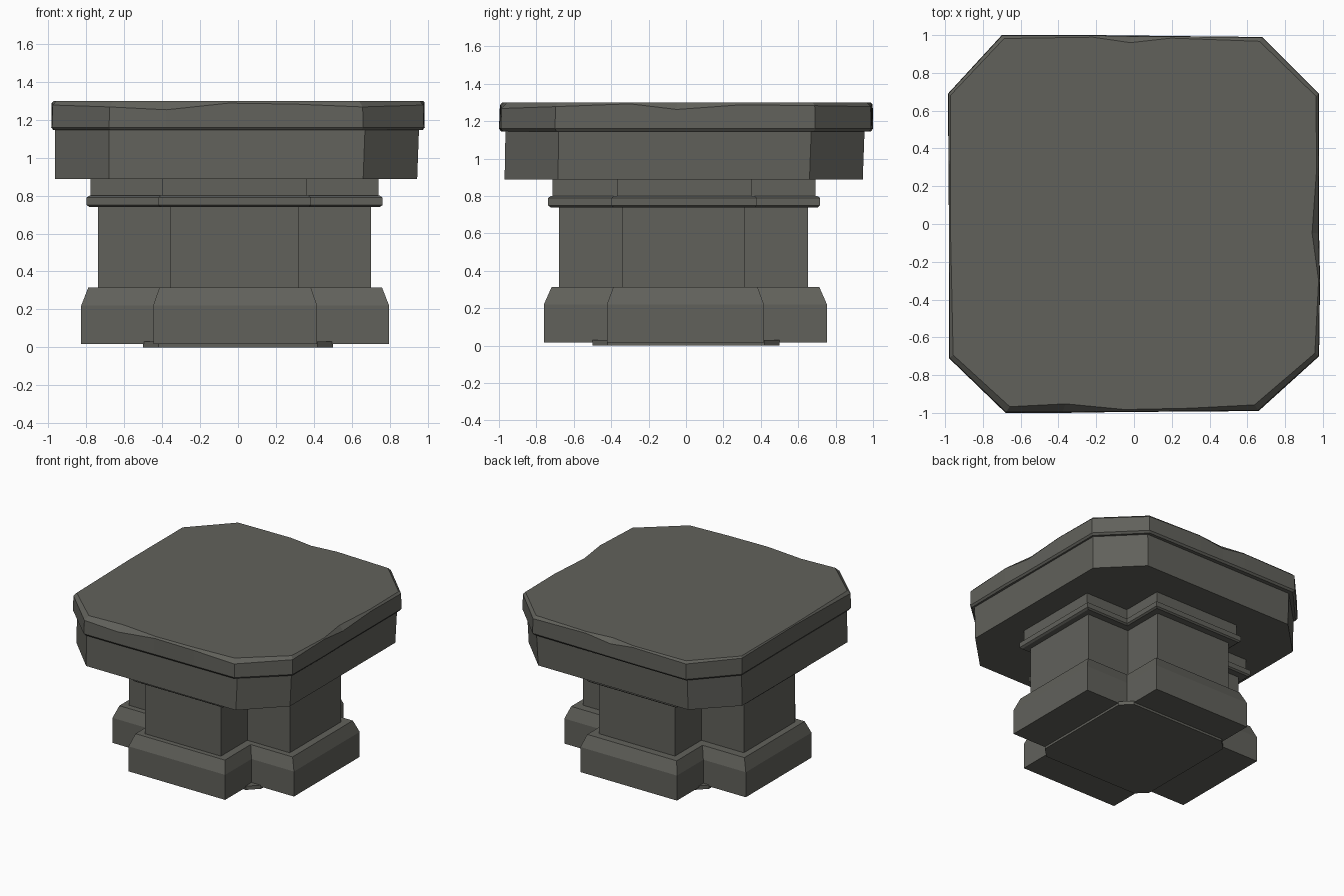
import bpy, bmesh

stone = bpy.data.materials.new("dark grey stone")
stone.diffuse_color = (0.12, 0.12, 0.105, 1)


def loft(name, rings):
    """Skin stacked closed rings of points, capping both ends."""
    bm = bmesh.new()
    loops = [[bm.verts.new(p) for p in r] for r in rings]
    n = len(loops[0])
    for a, b in zip(loops, loops[1:]):
        for i in range(n):
            j = (i + 1) % n
            bm.faces.new((a[i], a[j], b[j], b[i]))
    bm.faces.new(loops[0][::-1])
    bm.faces.new(loops[-1])
    bmesh.ops.recalc_face_normals(bm, faces=bm.faces)
    me = bpy.data.meshes.new(name)
    bm.to_mesh(me)
    bm.free()
    me.materials.append(stone)
    ob = bpy.data.objects.new(name, me)
    bpy.context.collection.objects.link(ob)
    return ob


def cross(z, ax, ay, ix, iy, cx=-0.018, cy=-0.01):
    """Plus-shaped outline: ax, ay arm reach; ix, iy arm half widths."""
    pts = [(-ix, -ay), (ix, -ay), (ix, -iy), (ax, -iy), (ax, iy), (ix, iy),
           (ix, ay), (-ix, ay), (-ix, iy), (-ax, iy), (-ax, -iy), (-ix, -iy)]
    return [(x + cx, y + cy, z) for x, y in pts]


def octagon(z, x0, x1, y0, y1, c):
    """Rectangle with corners cut by c."""
    pts = [(x0 + c, y0), (x1 - c, y0), (x1, y0 + c), (x1, y1 - c),
           (x1 - c, y1), (x0 + c, y1), (x0, y1 - c), (x0, y0 + c)]
    return [(x, y, z) for x, y in pts]


# thin footing under the base
loft("footing", [octagon(0, -0.5, 0.5, -0.5, 0.5, 0.08),
                 octagon(0.03, -0.5, 0.5, -0.5, 0.5, 0.08)])

# cross-shaped base with sloped top edge
loft("base", [cross(0.018, 0.812, 0.757, 0.432, 0.42, -0.015, -0.003),
              cross(0.22, 0.812, 0.757, 0.432, 0.42, -0.015, -0.003),
              cross(0.315, 0.775, 0.715, 0.40, 0.385, -0.015, -0.003)])

# shaft
loft("shaft", [cross(0.30, 0.72, 0.665, 0.34, 0.328, -0.018, -0.013),
               cross(0.75, 0.72, 0.665, 0.34, 0.328, -0.018, -0.013)])

# moulding ring and neck
loft("moulding", [cross(0.74, 0.765, 0.715, 0.39, 0.378),
                  cross(0.75, 0.78, 0.727, 0.404, 0.39),
                  cross(0.79, 0.78, 0.727, 0.404, 0.39),
                  cross(0.80, 0.765, 0.712, 0.39, 0.375)])
loft("neck", [cross(0.79, 0.76, 0.703, 0.38, 0.36),
              cross(0.90, 0.76, 0.703, 0.38, 0.36)])

# lower slab
loft("lower_slab", [octagon(0.888, -0.965, 0.945, -0.97, 0.945, 0.285),
                    octagon(1.16, -0.965, 0.955, -0.965, 0.955, 0.285)])

# worn upper slab: rim points (x, y, chip), chip = how deeply the top edge is worn
rim = [(-0.68, -1.0, 0.03), (-0.38, -1.0, 0.045), (-0.05, -0.995, 0.01),
       (0.3, -0.993, 0.015), (0.66, -0.99, 0.03), (0.98, -0.70, 0.02),
       (0.985, -0.3, 0.005), (0.98, -0.05, 0.035), (0.98, 0.3, 0.01), (0.98, 0.69, 0.015),
       (0.68, 0.99, 0.02), (0.2, 0.995, 0.008), (-0.02, 0.998, 0.035),
       (-0.22, 1.0, 0.008), (-0.7, 1.0, 0.015), (-0.985, 0.69, 0.01),
       (-0.98, 0.0, 0.005), (-0.98, -0.71, 0.02)]


def ring(z, inset=0.0, chip_in=0.0, chip_down=0.0):
    return [(x * (1 - inset - c * chip_in), y * (1 - inset - c * chip_in),
             z - c * chip_down) for x, y, c in rim]


loft("upper_slab", [ring(1.145, 0.012), ring(1.16),
                    ring(1.298, 0.001, 0.1, 1.0),
                    ring(1.30, 0.003, 1.0)])
